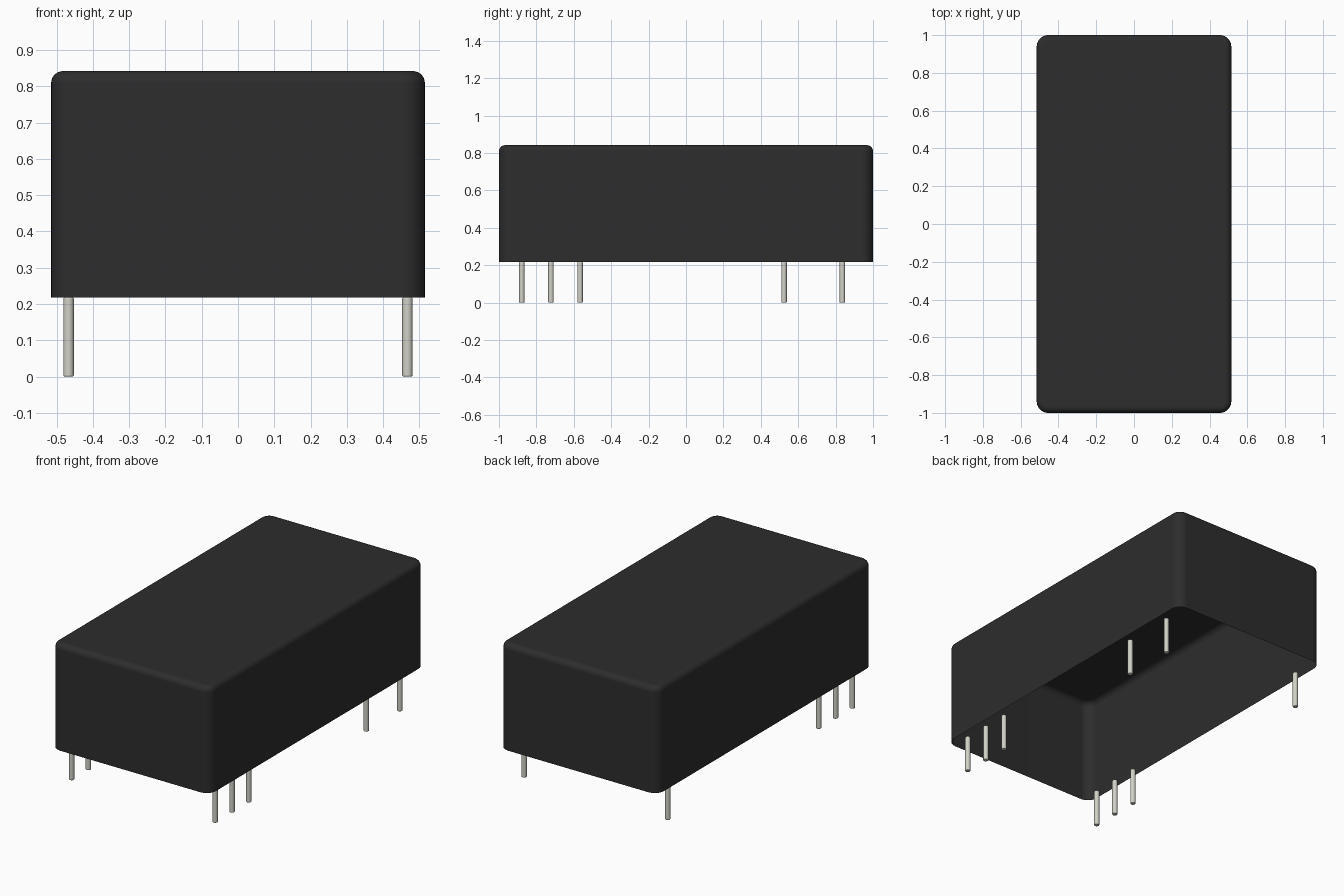
import bpy, bmesh, math

if "Cube" in bpy.data.objects:
    bpy.data.objects.remove(bpy.data.objects["Cube"], do_unlink=True)


def material(name, rgb, rough):
    m = bpy.data.materials.new(name)
    m.use_nodes = True
    m.diffuse_color = (*rgb, 1)
    bsdf = m.node_tree.nodes["Principled BSDF"]
    bsdf.inputs["Base Color"].default_value = (*rgb, 1)
    bsdf.inputs["Roughness"].default_value = rough
    return m


BLACK = material("black plastic", (0.026, 0.026, 0.026), 0.6)
METAL = material("tinned metal", (0.645, 0.638, 0.572), 0.4)


def finish(bm, name, mat, location=(0, 0, 0)):
    mesh = bpy.data.meshes.new(name)
    bm.to_mesh(mesh)
    bm.free()
    mesh.materials.append(mat)
    ob = bpy.data.objects.new(name, mesh)
    ob.location = location
    bpy.context.collection.objects.link(ob)
    bpy.ops.object.select_all(action='DESELECT')
    ob.select_set(True)
    bpy.context.view_layer.objects.active = ob
    bpy.ops.object.shade_smooth_by_angle(angle=math.radians(40))
    weighted = ob.modifiers.new("weighted normals", 'WEIGHTED_NORMAL')
    weighted.keep_sharp = True
    return ob


# Case: open-bottomed thin shell, stacked rounded rectangles
HX, HY, BOTTOM, TOP = 0.515, 1.0, 0.218, 0.842
CORNER, EDGE, STEPS = 0.06, 0.033, 8


def ring(bm, inset, z):
    r = CORNER - inset
    verts = []
    for k, (sx, sy) in enumerate([(1, 1), (-1, 1), (-1, -1), (1, -1)]):
        for i in range(STEPS + 1):
            a = (k + i / STEPS) * math.pi / 2
            verts.append(bm.verts.new((sx * (HX - CORNER) + r * math.cos(a),
                                       sy * (HY - CORNER) + r * math.sin(a), z)))
    return verts


bm = bmesh.new()
rings = [ring(bm, 0, BOTTOM)]
for i in range(STEPS + 1):
    a = i / STEPS * math.pi / 2
    rings.append(ring(bm, EDGE * (1 - math.cos(a)), TOP - EDGE * (1 - math.sin(a))))
for low, high in zip(rings, rings[1:]):
    for i in range(len(low)):
        j = (i + 1) % len(low)
        bm.faces.new((low[i], low[j], high[j], high[i]))
bm.faces.new(rings[-1])
finish(bm, "case", BLACK)

# Pins: round posts with softened ends, on a regular pitch
PITCH, RADIUS, SOFT = 0.1558, 0.0145, 0.004
FIRST_Y, PIN_X = -0.878, 0.467


def pin(name, x, y):
    bm = bmesh.new()
    bmesh.ops.create_cone(bm, cap_ends=True, segments=24, radius1=RADIUS,
                          radius2=RADIUS, depth=BOTTOM)
    rims = [e for e in bm.edges if abs(e.verts[0].co.z - e.verts[1].co.z) < 1e-5]
    bmesh.ops.bevel(bm, geom=rims, offset=SOFT, segments=3, profile=0.5,
                    affect='EDGES')
    finish(bm, name, METAL, (x, y, BOTTOM / 2))


for side, sx, slots in (("left", 1, (0, 1, 2, 9, 11)), ("right", -1, (0, 1, 2, 11))):
    for n, slot in enumerate(slots, 1):
        pin(f"{side}_pin_{n}", sx * PIN_X, FIRST_Y + slot * PITCH)
